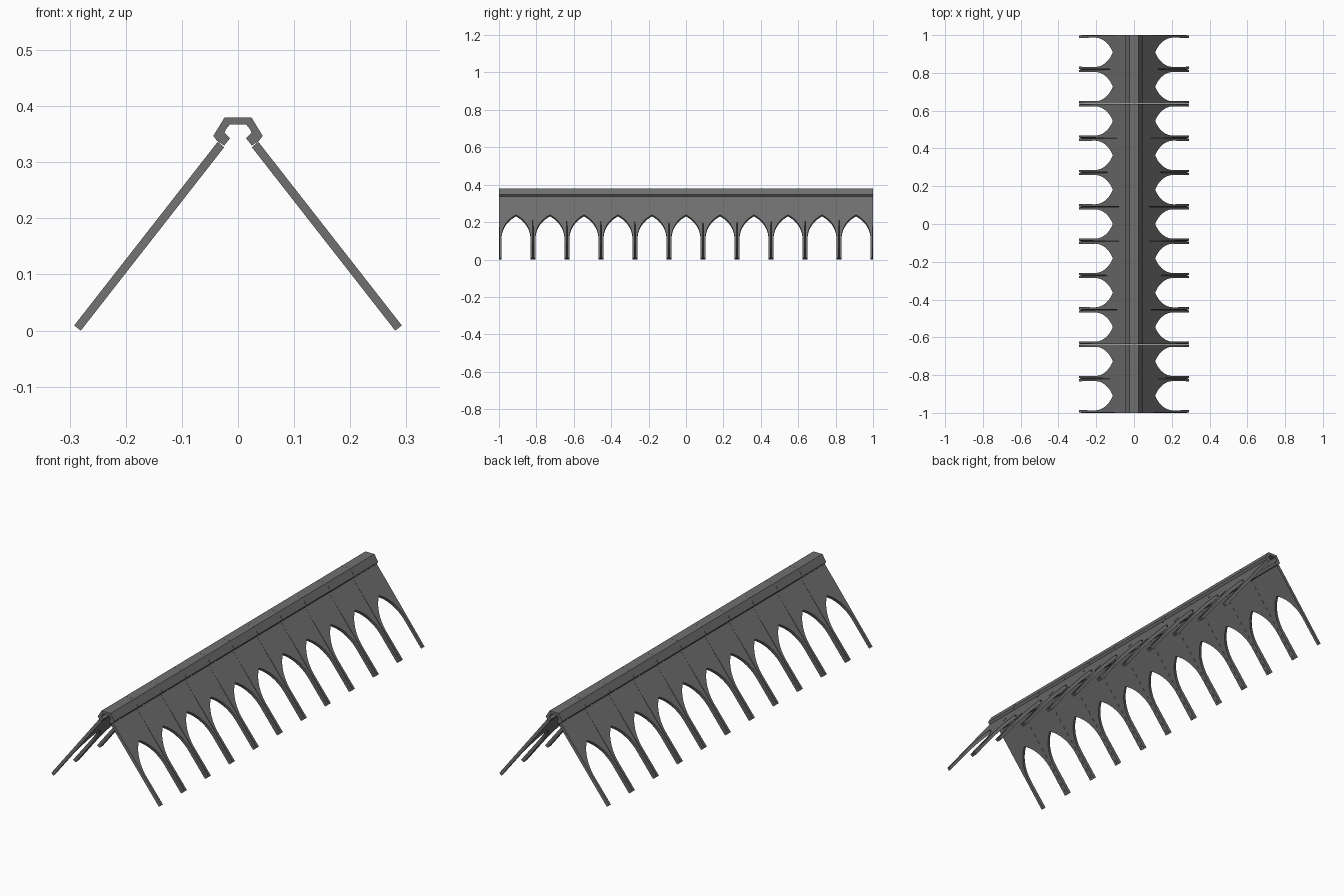
import bpy, bmesh, math
from mathutils import Vector

cube = bpy.data.objects.get("Cube")
if cube:
    bpy.data.objects.remove(cube)

BAYS = 11
PITCH = 2 / BAYS
HALF = PITCH / 2
FOOT = Vector((0.292, 0, 0.0092))        # outer foot of a leg
UP = Vector((-0.616, 0, 0.788))          # direction up the slope
NORMAL = Vector((0.788, 0, 0.616))       # outward from the slope
THICK = 0.015
SPRING, APEX, TOP, SEAM_TOP = 0.14, 0.292, 0.415, 0.36
LEG = 0.0135

metal = bpy.data.materials.new("dark grey")
metal.use_nodes = True
GREY = (0.16, 0.16, 0.16, 1)
metal.diffuse_color = GREY
metal.node_tree.nodes["Principled BSDF"].inputs["Base Color"].default_value = GREY


def loft(name, loop_a, loop_b):
    """Closed solid between two matching outlines, repeated for every bay."""
    bm = bmesh.new()
    a = [bm.verts.new(p) for p in loop_a]
    b = [bm.verts.new(p) for p in loop_b]
    bm.faces.new(a)
    bm.faces.new(b[::-1])
    for i in range(len(a)):
        j = (i + 1) % len(a)
        bm.faces.new((a[i], b[i], b[j], a[j]))
    bmesh.ops.recalc_face_normals(bm, faces=bm.faces)
    mesh = bpy.data.meshes.new(name)
    bm.to_mesh(mesh)
    bm.free()
    obj = bpy.data.objects.new(name, mesh)
    bpy.context.collection.objects.link(obj)
    mesh.materials.append(metal)
    array = obj.modifiers.new("bays", 'ARRAY')
    array.count = BAYS
    array.use_relative_offset = False
    array.use_constant_offset = True
    array.constant_offset_displace = (0, PITCH, 0)
    return obj


def panel_outline(groove, depth):
    """Arched panel outline; groove pulls the foot in from the bay seam."""
    edge = HALF - 0.0003
    inner = HALF - LEG
    steps = 12
    right = [(edge, TOP), (edge, SEAM_TOP), (edge - groove, 0), (inner - groove / 3, 0)]
    # pointed arch, from the springing to just below the apex
    for i in range(steps):
        t = i / steps
        ang = t * math.radians(60)
        y = inner * (1 - 2 * (1 - math.cos(ang)))
        s = SPRING + (APEX - SPRING) * math.sin(ang) / math.sin(math.radians(60))
        right.append((y, s))
    left = [(-y, s) for y, s in reversed(right)]
    centre = Vector((0, -1 + HALF, 0))
    return [FOOT + centre + UP * s - NORMAL * depth + Vector((0, y, 0))
            for y, s in right + [(0, APEX)] + left]


# Leaning arched panels on both sides
panels = loft("arched_panels", panel_outline(0.003, 0), panel_outline(0, THICK))
mirror = panels.modifiers.new("both sides", 'MIRROR')
mirror.use_axis = (True, False, False)

# Folded ridge cap joining the panels
half = [(0.024, 0.380), (0.044, 0.347), (0.0364, 0.337), (0.0246, 0.330),
        (0.014, 0.343), (0.024, 0.352), (0.022, 0.358), (0.015, 0.367)]
profile = half + [(-x, z) for x, z in reversed(half)]
gap = 0.0003
loft("ridge_cap",
     [Vector((x, -1 + gap, z)) for x, z in profile],
     [Vector((x, -1 + PITCH - gap, z)) for x, z in profile])
